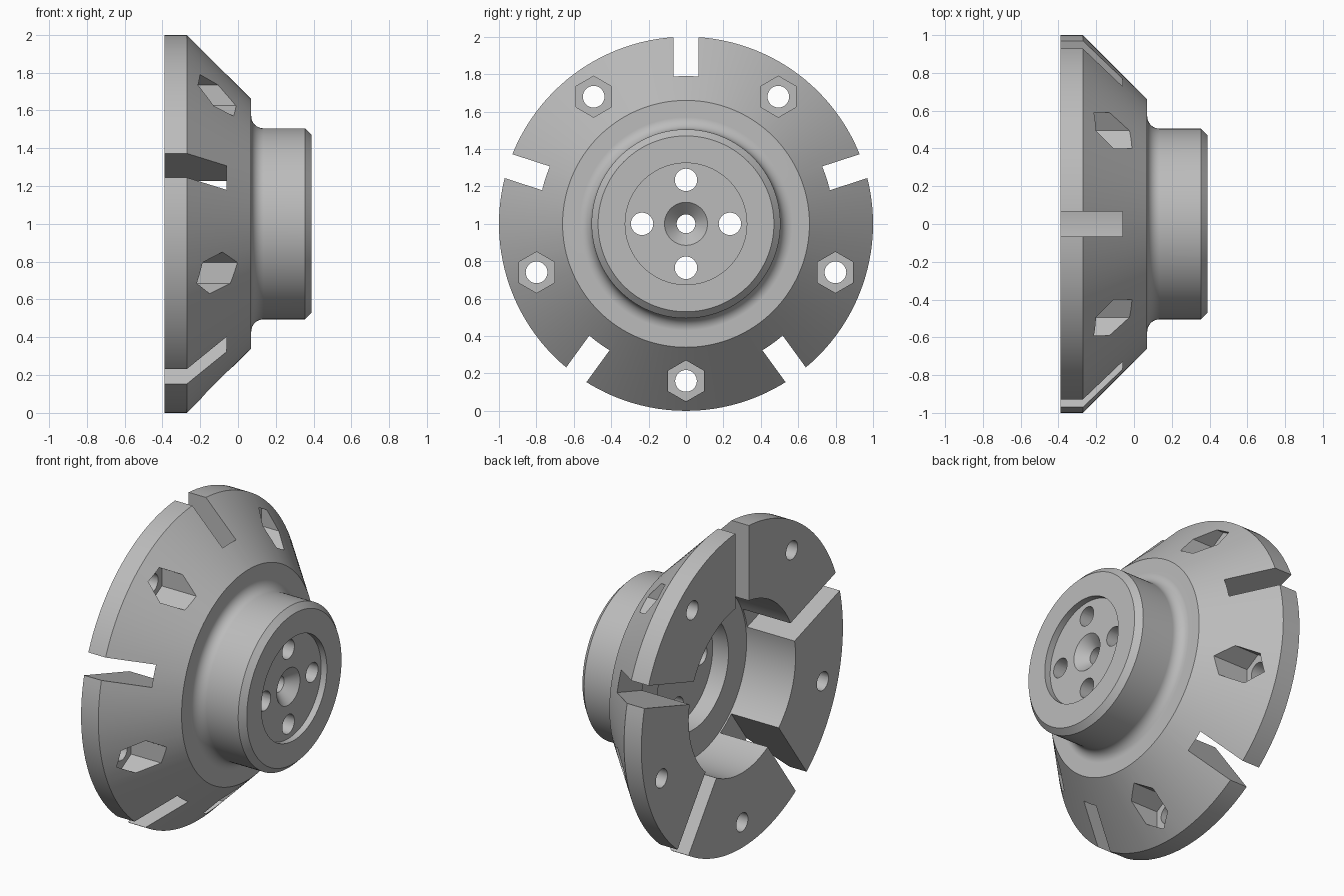
import bpy, bmesh, math
from mathutils import Matrix, Vector

cube = bpy.data.objects.get("Cube")
if cube:
    bpy.data.objects.remove(cube, do_unlink=True)

CENTRE = Vector((0, 0, 1))
STEPS = 128

steel = bpy.data.materials.new("plain_grey")
steel.use_nodes = True
grey = (0.5, 0.5, 0.5, 1)
steel.diffuse_color = grey
steel.node_tree.nodes["Principled BSDF"].inputs["Base Color"].default_value = grey


def make_object(name, bm):
    bmesh.ops.recalc_face_normals(bm, faces=bm.faces[:])
    mesh = bpy.data.meshes.new(name)
    bm.to_mesh(mesh)
    bm.free()
    mesh.materials.append(steel)
    obj = bpy.data.objects.new(name, mesh)
    bpy.context.collection.objects.link(obj)
    return obj


def around(angle, radius):
    """Point on a circle about the hub axis, angle measured from the top."""
    return CENTRE + Vector((0, math.sin(angle) * radius, math.cos(angle) * radius))


def add_prism(bm, sides, radius, x0, x1, pos):
    """Prism along x with a corner pointing up."""
    turn = Matrix.Rotation(math.pi / 2, 4, 'Y')
    place = Matrix.Translation((((x0 + x1) / 2), pos.y, pos.z))
    new = bmesh.ops.create_cone(bm, cap_ends=True, segments=sides, radius1=radius,
                                radius2=radius, depth=x1 - x0, matrix=Matrix())["verts"]
    # make the first corner lie on the local x axis before turning it up
    first = max(new, key=lambda v: (round(v.co.x, 4), v.co.y)).co
    spin = Matrix.Rotation(-math.atan2(first.y, first.x), 4, 'Z')
    bmesh.ops.transform(bm, matrix=place @ turn @ spin, verts=new)


# Hub body: turned profile of (x, radius)
fillet = 0.065
outer = [(-0.39, 1.0), (-0.27, 1.0), (0.07, 0.66)]
for i in range(9):
    a = math.pi / 2 * i / 8
    outer.append((0.07 + fillet * (1 - math.cos(a)),
                  0.505 + fillet * (1 - math.sin(a))))
outer += [(0.355, 0.505), (0.39, 0.47)]
recess = [(0.39, 0.325), (0.35, 0.325), (0.35, 0.115), (0.285, 0.05)]
bore = [(0.06, 0.05), (0.06, 0.35), (-0.05, 0.35), (-0.05, 0.53), (-0.39, 0.53)]

bm = bmesh.new()
rings = []
for k in range(STEPS):
    a = 2 * math.pi * k / STEPS
    rings.append([bm.verts.new(around(a, r) + Vector((x, 0, 0)))
                  for x, r in outer + recess + bore])
count = len(rings[0])
for k in range(STEPS):
    p, q = rings[k], rings[(k + 1) % STEPS]
    for j in range(count):
        n = (j + 1) % count
        bm.faces.new((p[j], p[n], q[n], q[j]))
hub = make_object("slotted_hub", bm)

# Five radial slots, open to the back and the rim
slots = bmesh.new()
for i in range(5):
    m = (Matrix.Translation(CENTRE) @ Matrix.Rotation(-i * math.tau / 5, 4, 'X')
         @ Matrix.Translation((-0.28, 0, 0.85)) @ Matrix.Diagonal((0.44, 0.134, 0.74, 1)))
    bmesh.ops.create_cube(slots, size=1, matrix=m)

# Five hexagonal nut pockets and their bolt holes
pockets, bolts = bmesh.new(), bmesh.new()
for i in range(5):
    pos = around((i + 0.5) * math.tau / 5, 0.84)
    add_prism(pockets, 6, 0.11, -0.25, 0.3, pos)
    add_prism(bolts, 32, 0.058, -0.6, 0.3, pos)

# Four holes through the hub plate
for i in range(4):
    add_prism(bolts, 32, 0.06, 0.0, 0.6, around(i * math.pi / 2, 0.235))

bpy.ops.object.select_all(action='DESELECT')
bpy.context.view_layer.objects.active = hub
hub.select_set(True)
for name, cut in (("slot_cutter", slots), ("pocket_cutter", pockets), ("hole_cutter", bolts)):
    cutter = make_object(name, cut)
    cutter.hide_render = True
    mod = hub.modifiers.new(name, 'BOOLEAN')
    mod.operation = 'DIFFERENCE'
    mod.solver = 'EXACT'
    mod.object = cutter
    bpy.ops.object.modifier_apply(modifier=name)
    bpy.data.objects.remove(cutter, do_unlink=True)

# Smooth turned surfaces with crisp machined edges
bpy.ops.object.shade_smooth_by_angle(angle=math.radians(25))
weighted = hub.modifiers.new("weighted_normals", 'WEIGHTED_NORMAL')
weighted.keep_sharp = True
